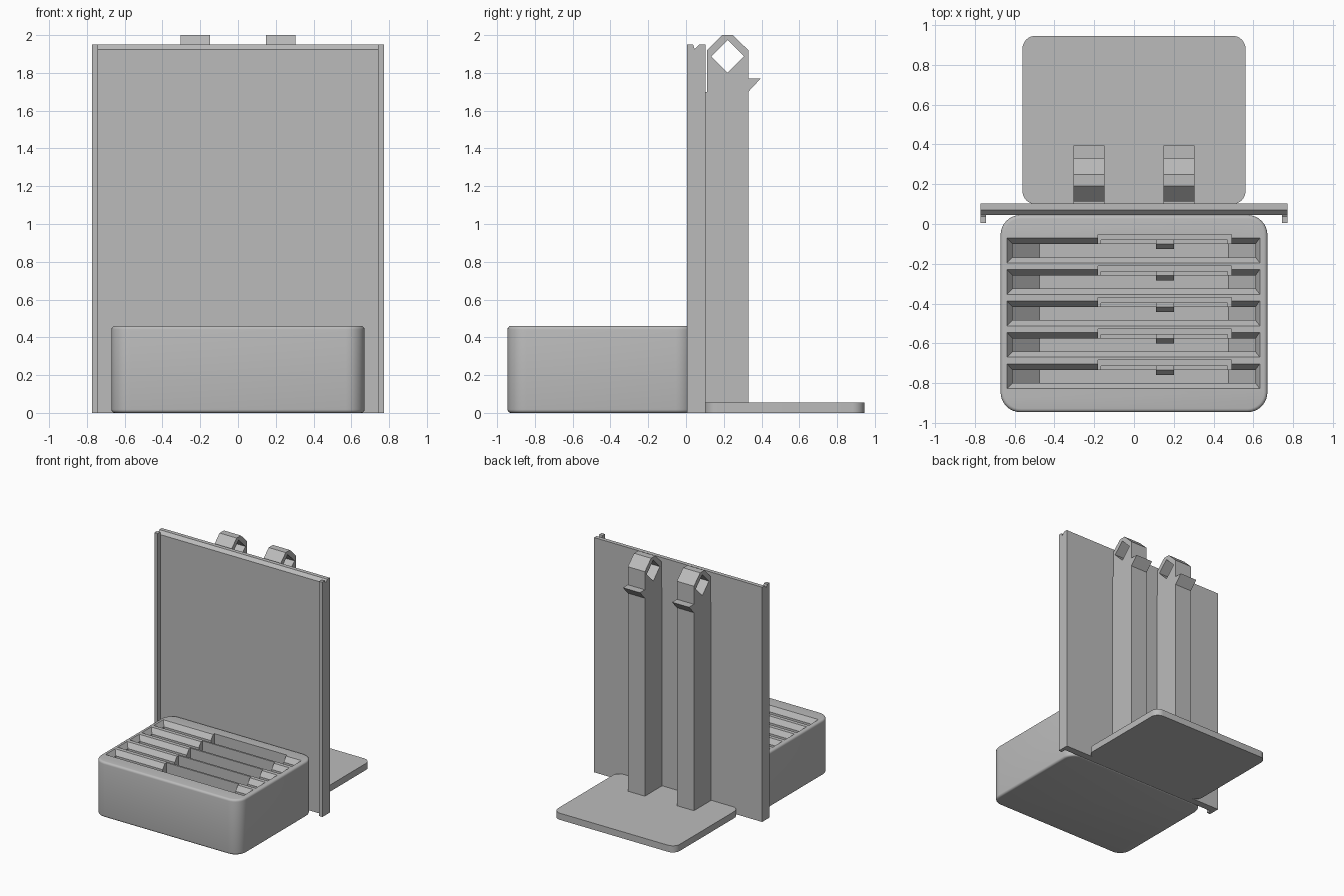
import bpy, bmesh, math

if "Cube" in bpy.data.objects:
    bpy.data.objects.remove(bpy.data.objects["Cube"], do_unlink=True)

grey = bpy.data.materials.new("plain_grey")
grey.use_nodes = True
GREY = (0.5, 0.5, 0.5, 1)
grey.diffuse_color = GREY
grey.node_tree.nodes["Principled BSDF"].inputs["Base Color"].default_value = GREY


def finish(name, bm):
    bmesh.ops.recalc_face_normals(bm, faces=bm.faces)
    mesh = bpy.data.meshes.new(name)
    bm.to_mesh(mesh)
    bm.free()
    mesh.materials.append(grey)
    obj = bpy.data.objects.new(name, mesh)
    bpy.context.collection.objects.link(obj)
    return obj


def loft(bm, rings):
    """Skin a stack of equal-length point rings and cap both ends."""
    rows = [[bm.verts.new(p) for p in ring] for ring in rings]
    n = len(rows[0])
    for a, b in zip(rows, rows[1:]):
        for i in range(n):
            j = (i + 1) % n
            bm.faces.new((a[i], a[j], b[j], b[i]))
    bm.faces.new(rows[0][::-1])
    bm.faces.new(rows[-1])


def rect(x0, x1, y0, y1, z):
    return [(x0, y0, z), (x1, y0, z), (x1, y1, z), (x0, y1, z)]


def block(bm, x0, x1, y0, y1, z0, z1):
    loft(bm, [rect(x0, x1, y0, y1, z) for z in (z0, z1)])


def side_prism(bm, profile, x0, x1):
    """Extrude a (y, z) profile along x."""
    loft(bm, [[(x, y, z) for y, z in profile] for x in (x0, x1)])


def rounded_slab(name, hx, y0, y1, height, radius, fillet=0):
    """Upright slab with rounded corners and optionally filleted rims."""
    def ring(inset, z):
        r = radius - inset
        pts = []
        for k, (cx, cy) in enumerate([(hx - radius, y1 - radius), (radius - hx, y1 - radius),
                                      (radius - hx, y0 + radius), (hx - radius, y0 + radius)]):
            for s in range(9):
                a = math.pi / 2 * (k + s / 8)
                pts.append((cx + r * math.cos(a), cy + r * math.sin(a), z))
        return pts
    if fillet:
        steps = [math.pi / 2 * i / 4 for i in range(5)]
        low = [(fillet * (1 - math.sin(a)), fillet * (1 - math.cos(a))) for a in steps]
        rings = [ring(i, z) for i, z in low] + [ring(i, height - z) for i, z in low[::-1]]
    else:
        rings = [ring(0, 0), ring(0, height)]
    bm = bmesh.new()
    loft(bm, rings)
    return finish(name, bm)


def carve(obj, cutter):
    """Subtract the cutter, bake the result and drop the cutter."""
    cutter.hide_render = True
    mod = obj.modifiers.new("cut", 'BOOLEAN')
    mod.operation = 'DIFFERENCE'
    mod.solver = 'EXACT'
    mod.object = cutter
    bpy.context.view_layer.objects.active = obj
    bpy.ops.object.modifier_apply(modifier=mod.name)
    bpy.data.objects.remove(cutter, do_unlink=True)


def smooth(obj):
    bpy.ops.object.select_all(action='DESELECT')
    obj.select_set(True)
    bpy.context.view_layer.objects.active = obj
    bpy.ops.object.shade_smooth_by_angle(angle=math.radians(30))


# Storage box with five chamfered slots, each with a stepped notch in its back wall
box = rounded_slab("storage_box", 0.67, -0.945, 0.045, 0.46, 0.1, 0.018)
slots, notches, pockets, catches = (bmesh.new() for _ in range(4))
for i in range(5):
    back = -0.07 - 0.158 * i
    front = back - 0.125
    inner = (front + 0.028, back - 0.03)
    loft(slots, [rect(-0.475, 0.475, *inner, 0.065),
                 rect(-0.61, 0.61, *inner, 0.2),
                 rect(-0.61, 0.61, *inner, 0.42),
                 rect(-0.638, 0.632, front, back, 0.46),
                 rect(-0.638, 0.632, front, back, 0.5)])
    block(notches, -0.18, 0.49, back - 0.05, back + 0.018, 0.36, 0.5)
    block(pockets, -0.165, 0.47, back - 0.05, back - 0.01, 0.2, 0.5)
    side_prism(catches, [(back - 0.005, 0.3), (back - 0.03, 0.3), (back - 0.055, 0.27),
                         (back - 0.03, 0.24), (back - 0.005, 0.24)], 0.11, 0.2)
carve(box, finish("slot_cutter", slots))
carve(box, finish("notch_cutter", notches))
carve(box, finish("pocket_cutter", pockets))
smooth(box)
finish("slot_catches", catches)

# Upright panel with a bevelled top edge
bm = bmesh.new()
side_prism(bm, [(0.045, 0), (0.103, 0), (0.103, 1.95), (0.07, 1.95), (0.045, 1.925)],
           -0.772, 0.772)
finish("back_panel", bm)

# Lips along both sides of the panel front
for side, s in (("left", 1), ("right", -1)):
    bm = bmesh.new()
    side_prism(bm, [(0.005, 0), (0.046, 0), (0.046, 1.925), (0.038, 1.95), (0.005, 1.95)],
               s * 0.742, s * 0.772)
    finish(side + "_panel_lip", bm)

# Rear foot plate
smooth(rounded_slab("foot_plate", 0.56, 0.1, 0.945, 0.055, 0.065))

# Two posts with a hooked catch and a diamond eye at the top
POST = [(0.1, 0.03), (0.33, 0.03), (0.33, 1.7), (0.395, 1.77), (0.33, 1.77), (0.33, 1.92),
        (0.248, 2), (0.192, 2), (0.112, 1.92), (0.112, 1.7), (0.1, 1.7)]
EYE = [(0.22 + dy, 1.887 + dz) for dy, dz in ((0.087, 0), (0, 0.087), (-0.087, 0), (0, -0.087))]
for side, s in (("left", 1), ("right", -1)):
    bm = bmesh.new()
    side_prism(bm, POST, s * 0.147, s * 0.304)
    post = finish(side + "_post", bm)
    bm = bmesh.new()
    side_prism(bm, EYE, s * 0.1, s * 0.35)
    carve(post, finish("eye_cutter", bm))
